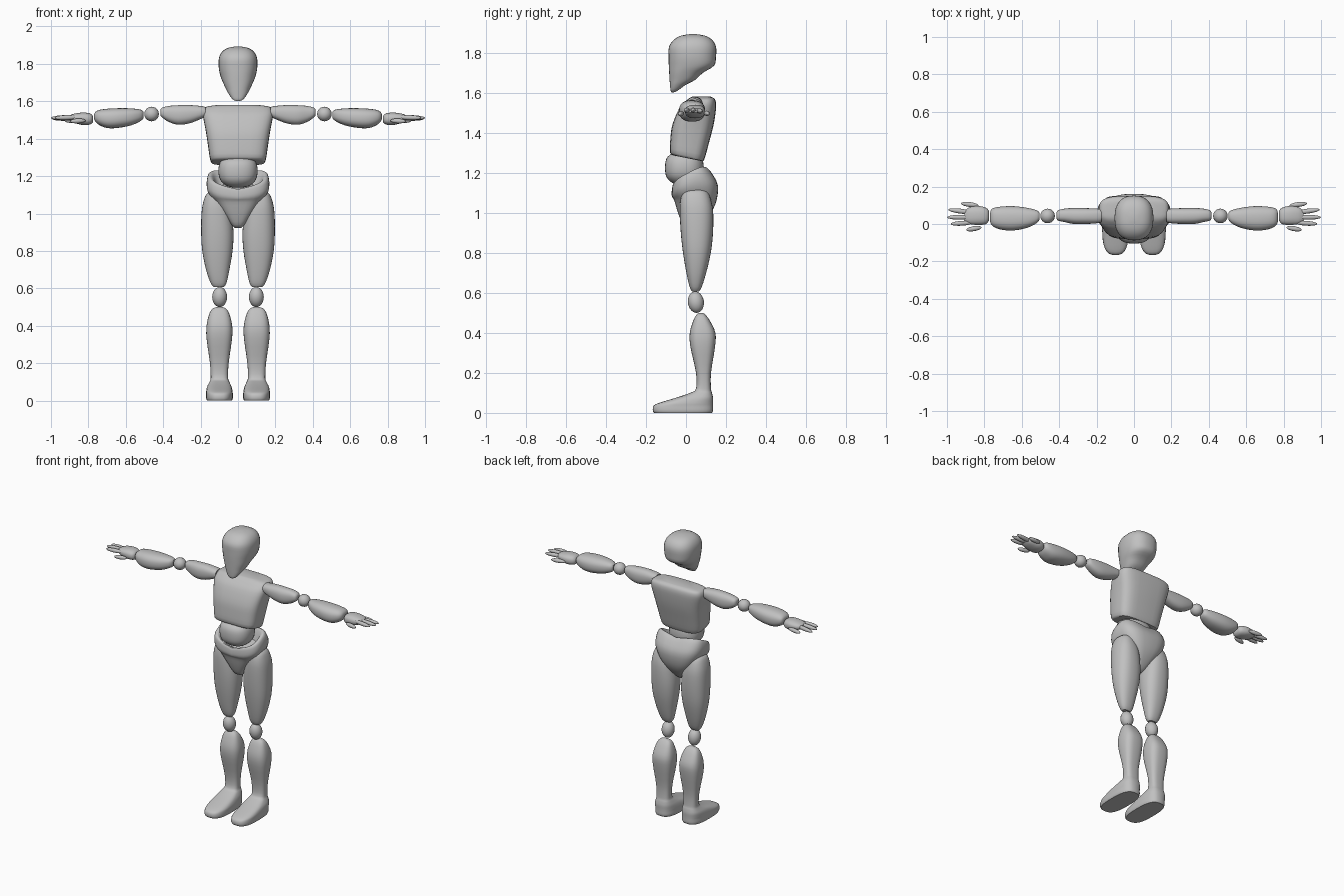
import bpy, bmesh, math
from mathutils import Vector, Matrix

mat = bpy.data.materials.new("plain grey")
mat.diffuse_color = (0.53, 0.53, 0.53, 1)


def finish(name, bm, angle=40):
    bmesh.ops.recalc_face_normals(bm, faces=bm.faces)
    me = bpy.data.meshes.new(name)
    bm.to_mesh(me)
    bm.free()
    ob = bpy.data.objects.new(name, me)
    bpy.context.collection.objects.link(ob)
    me.materials.append(mat)
    bpy.ops.object.select_all(action='DESELECT')
    ob.select_set(True)
    bpy.context.view_layer.objects.active = ob
    bpy.ops.object.shade_smooth_by_angle(angle=math.radians(angle))
    return ob


def smooth_rows(rows, steps):
    """Catmull-Rom interpolation of the ring table."""
    out = []
    for i in range(len(rows) - 1):
        p0, p1 = rows[max(i - 1, 0)], rows[i]
        p2, p3 = rows[i + 1], rows[min(i + 2, len(rows) - 1)]
        for k in range(steps):
            t = k / steps
            out.append([0.5 * (2 * b + (c - a) * t + (2 * a - 5 * b + 4 * c - d) * t * t
                               + (3 * b - a - 3 * c + d) * t ** 3)
                        for a, b, c, d in zip(p0, p1, p2, p3)])
    return out + [list(rows[-1])]


def loft(name, rows, axis='z', power=2.4, side=1, n=32, steps=3):
    """Rows: (position, u0, u1, v0, v1, tilt, dip); u, v = x, y or y, z."""
    rows = [tuple(r) + (0,) * (7 - len(r)) for r in rows]
    bm = bmesh.new()
    rings = []
    for t, u0, u1, v0, v1, tilt, dip in smooth_rows(rows, steps):
        ring = []
        for i in range(n):
            a = 2 * math.pi * i / n
            c, s = math.cos(a), math.sin(a)
            cu = math.copysign(abs(c) ** (2 / power), c)
            sv = math.copysign(abs(s) ** (2 / power), s)
            u = (u0 + u1) / 2 + (u1 - u0) / 2 * cu
            dv = (v1 - v0) / 2 * sv
            v = (v0 + v1) / 2 + dv
            w = t + tilt * dv - dip * (1 - abs(cu))
            co = (u * side, v, w) if axis == 'z' else (w * side, u, v)
            ring.append(bm.verts.new(co))
        rings.append(ring)
    for a, b in zip(rings, rings[1:]):
        for i in range(n):
            j = (i + 1) % n
            bm.faces.new((a[i], a[j], b[j], b[i]))
    bm.faces.new(rings[0])
    bm.faces.new(rings[-1])
    return finish(name, bm)


def sym(rows):
    """Rows (z, half width, y0, y1, ...) centred on x = 0."""
    return [(r[0], -r[1], r[1]) + tuple(r[2:]) for r in rows]


def blob(name, p, q, ra, rb, side=1):
    """Ellipsoid stretched between two points."""
    p, q = Vector((p[0] * side, *p[1:])), Vector((q[0] * side, *q[1:]))
    d = q - p
    bm = bmesh.new()
    bmesh.ops.create_uvsphere(bm, u_segments=20, v_segments=12, radius=1)
    m = (Matrix.Translation((p + q) / 2) @ d.to_track_quat('Z', 'Y').to_matrix().to_4x4()
         @ Matrix.Diagonal((ra, rb, d.length / 2, 1)))
    bmesh.ops.transform(bm, matrix=m, verts=bm.verts)
    return finish(name, bm)


# head, with the underside sloping back from the chin
loft("head", sym([
    (1.602, .012, -.072, -.060), (1.612, .030, -.077, -.040), (1.640, .050, -.080, .000),
    (1.665, .064, -.082, .047), (1.700, .080, -.084, .085), (1.735, .094, -.086, .140),
    (1.780, .103, -.087, .150), (1.830, .102, -.085, .150), (1.865, .085, -.060, .130),
    (1.885, .055, -.025, .095), (1.893, .015, .020, .050)]))

# chest
loft("chest", sym([
    (1.272, .130, -.060, .080, -.2), (1.285, .148, -.080, .092, -.2),
    (1.360, .160, -.078, .115, -.1), (1.440, .172, -.068, .138),
    (1.520, .187, -.035, .150), (1.555, .184, -.005, .149),
    (1.572, .165, .015, .140), (1.580, .110, .030, .125)]), power=3.6)

# belly
loft("belly", sym([
    (1.140, .030, -.035, .030), (1.150, .065, -.070, .060), (1.180, .095, -.098, .082),
    (1.225, .105, -.105, .088), (1.270, .098, -.098, .082), (1.297, .075, -.070, .060),
    (1.308, .030, -.030, .030)]))

# pelvis, an open cup tapering to a point
loft("pelvis", sym([
    (.922, .015, .010, .045), (.940, .035, -.015, .075), (1.000, .080, -.040, .125),
    (1.060, .125, -.058, .152), (1.115, .158, -.068, .160, .25, .01),
    (1.160, .168, -.072, .134, .45, .02), (1.200, .158, -.068, .106, .5, .03),
    (1.195, .135, -.055, .090, .5, .03), (1.140, .110, -.040, .070, .3, .0)]), power=3)

for side, tag in ((-1, "left"), (1, "right")):
    # thigh and knee
    loft(tag + "_thigh", [
        (1.118, .080, .140, .020, .080), (1.105, .060, .168, -.015, .108),
        (1.060, .050, .186, -.028, .126), (1.000, .035, .195, -.031, .136),
        (.900, .024, .197, -.026, .135), (.800, .029, .191, -.015, .124),
        (.700, .046, .171, .002, .101), (.630, .061, .147, .018, .079),
        (.607, .075, .130, .030, .065)], side=side)
    blob(tag + "_knee", (.098, .057, .50), (.098, .042, .607), .04, .04, side)

    # shin and foot
    loft(tag + "_shin_and_foot", [
        (.000, .032, .166, -.160, .130), (.012, .028, .170, -.166, .135),
        (.035, .028, .170, -.162, .135), (.050, .029, .170, -.135, .135),
        (.075, .035, .165, -.052, .135), (.100, .046, .152, .020, .130),
        (.122, .053, .146, .050, .125), (.200, .050, .150, .050, .125),
        (.330, .032, .168, .022, .145), (.400, .031, .168, .019, .147),
        (.460, .045, .155, .036, .120), (.490, .062, .138, .052, .098),
        (.500, .085, .115, .065, .085)], side=side, power=2.8)

    # upper arm and elbow
    loft(tag + "_upper_arm", [
        (.175, .010, .080, 1.515, 1.570), (.200, .004, .082, 1.505, 1.575),
        (.260, .000, .085, 1.482, 1.580), (.320, .000, .086, 1.475, 1.579),
        (.370, .010, .082, 1.490, 1.575), (.405, .018, .074, 1.513, 1.566),
        (.415, .030, .060, 1.525, 1.555)], axis='x', side=side)
    blob(tag + "_elbow", (.423, .043, 1.532), (.501, .043, 1.532), .039, .039, side)

    # forearm
    loft(tag + "_forearm", [
        (.505, .025, .060, 1.510, 1.545), (.520, .005, .073, 1.495, 1.555),
        (.570, -.020, .086, 1.472, 1.562), (.640, -.034, .095, 1.458, 1.563),
        (.700, -.032, .094, 1.457, 1.560), (.745, -.018, .087, 1.475, 1.553),
        (.765, .000, .075, 1.495, 1.540), (.770, .020, .050, 1.508, 1.525)],
         axis='x', side=side)

    # palm
    loft(tag + "_palm", [
        (.775, .020, .070, 1.490, 1.520), (.790, .000, .086, 1.476, 1.535),
        (.830, -.005, .096, 1.473, 1.540), (.880, .000, .090, 1.486, 1.533),
        (.905, .015, .070, 1.500, 1.522)], axis='x', side=side)

    # four fingers and a thumb
    for i, (x0, y0, x1, y1, z) in enumerate([
            (.83, .098, .925, .110, 1.495), (.86, .060, .993, .077, 1.507),
            (.86, .036, 1.00, .036, 1.511), (.86, .008, .980, .000, 1.511),
            (.815, -.018, .897, -.032, 1.493)]):
        name = tag + ("_thumb" if i == 4 else "_finger_%d" % (i + 1))
        blob(name, (x0, y0, z + .004), (x1, y1, z), .013, .013, side)
